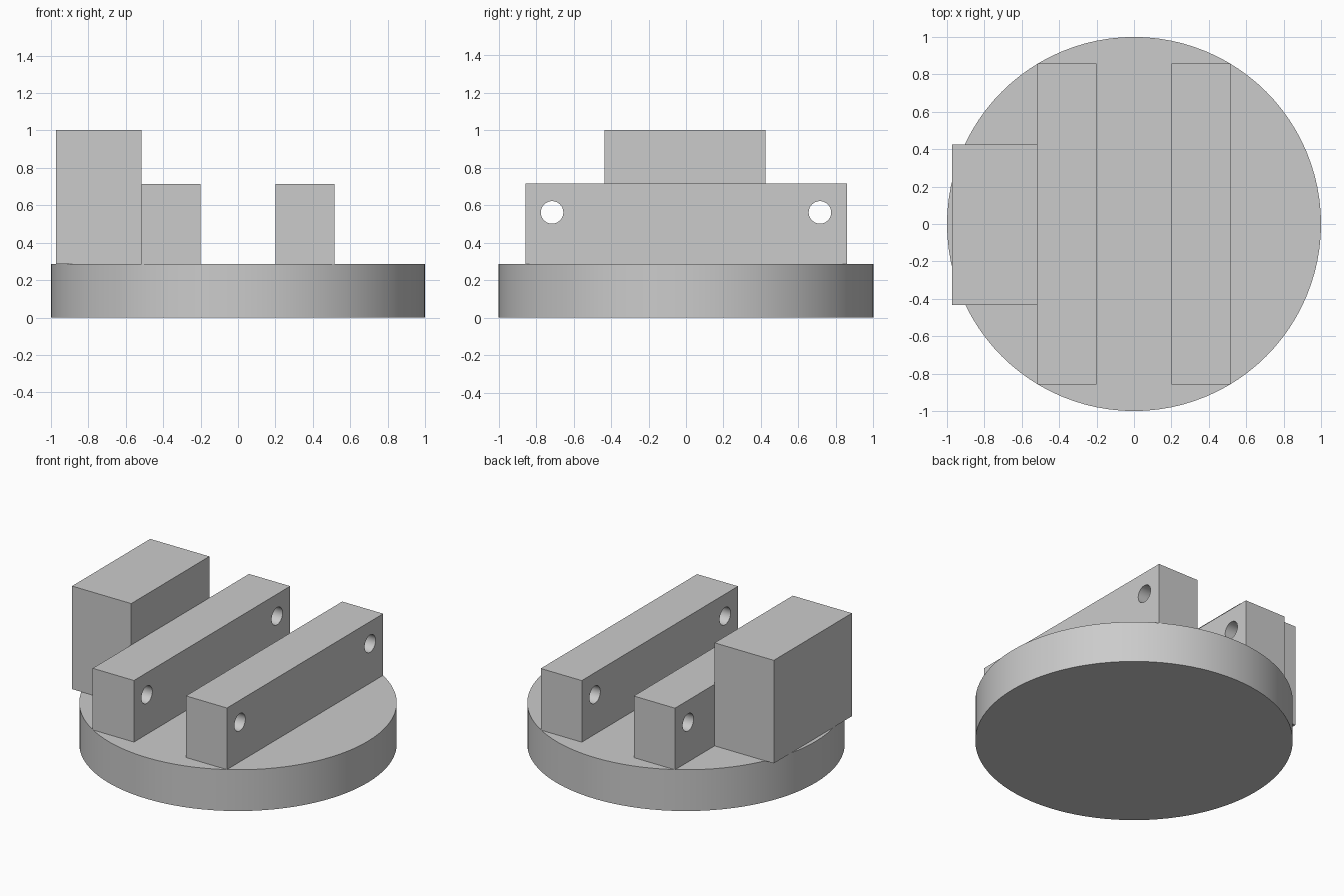
import bpy
import bmesh
import math
from mathutils import Matrix, Vector

cube = bpy.data.objects.get("Cube")
if cube:
    bpy.data.objects.remove(cube, do_unlink=True)

grey = bpy.data.materials.new("plain grey")
grey.use_nodes = True
colour = (0.6, 0.6, 0.6, 1)
grey.diffuse_color = colour
grey.node_tree.nodes["Principled BSDF"].inputs["Base Color"].default_value = colour

BASE_TOP = 0.287
BAR_TOP = 0.715


def finish(name, bm):
    mesh = bpy.data.meshes.new(name)
    bm.to_mesh(mesh)
    bm.free()
    mesh.materials.append(grey)
    obj = bpy.data.objects.new(name, mesh)
    bpy.context.collection.objects.link(obj)
    return obj


def box(name, low, high):
    low, high = Vector(low), Vector(high)
    bm = bmesh.new()
    bmesh.ops.create_cube(bm, size=1, matrix=Matrix.Translation((low + high) / 2)
                          @ Matrix.Diagonal((*(high - low), 1)))
    return finish(name, bm)


def cylinder(name, radius, depth, matrix, sides):
    bm = bmesh.new()
    bmesh.ops.create_cone(bm, cap_ends=True, segments=sides, radius1=radius,
                          radius2=radius, depth=depth, matrix=matrix)
    return finish(name, bm)


def smooth(obj):
    bpy.ops.object.select_all(action="DESELECT")
    obj.select_set(True)
    bpy.context.view_layer.objects.active = obj
    bpy.ops.object.shade_smooth_by_angle(angle=math.radians(30))


# Round base
base = cylinder("round_base", 1, BASE_TOP,
                Matrix.Translation((0, 0, BASE_TOP / 2)), 96)
smooth(base)

# Cutters for the cross holes near the bar ends
cutters = [cylinder("hole_cutter", 0.06, 2,
                    Matrix.Translation((0, y, 0.562)) @ Matrix.Rotation(math.pi / 2, 4, "Y"), 48)
           for y in (-0.715, 0.715)]

# Two parallel bars with through holes
for name, x0, x1 in (("right_bar", -0.517, -0.2), ("left_bar", 0.2, 0.515)):
    bar = box(name, (x0, -0.857, BASE_TOP), (x1, 0.859, BAR_TOP))
    bpy.context.view_layer.objects.active = bar
    for cutter in cutters:
        mod = bar.modifiers.new("hole", "BOOLEAN")
        mod.object = cutter
        mod.solver = "EXACT"
        bpy.ops.object.modifier_apply(modifier=mod.name)
    smooth(bar)

for cutter in cutters:
    bpy.data.objects.remove(cutter, do_unlink=True)

# Tall block beside the right bar
box("tall_block", (-0.972, -0.434, BASE_TOP), (-0.517, 0.424, 1.003))
